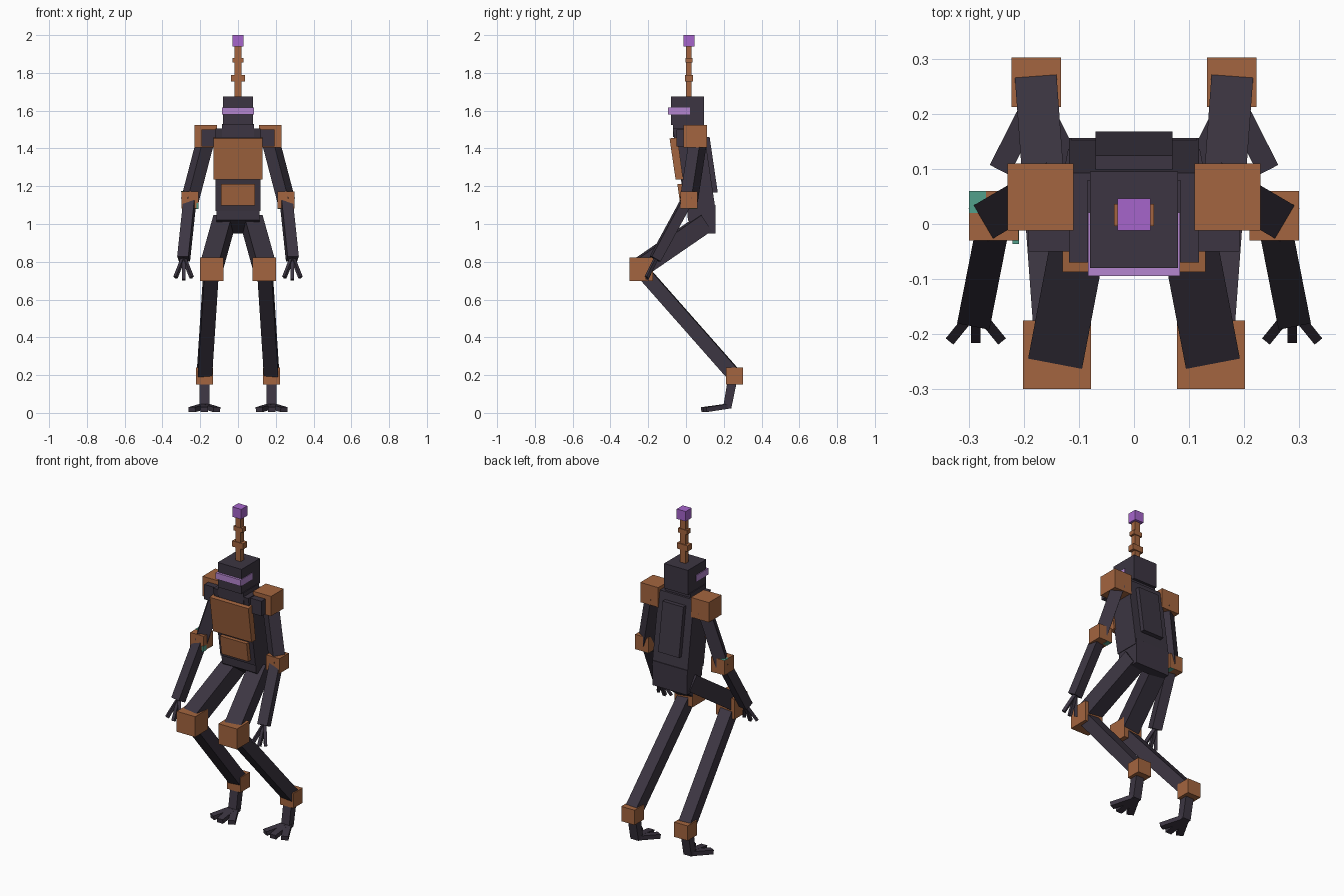
import bpy, bmesh
from mathutils import Vector, Matrix

if "Cube" in bpy.data.objects:
    bpy.data.objects.remove(bpy.data.objects["Cube"])


def material(name, r, g, b):
    m = bpy.data.materials.new(name)
    m.use_nodes = True
    m.diffuse_color = (r, g, b, 1)
    m.node_tree.nodes["Principled BSDF"].inputs["Base Color"].default_value = (r, g, b, 1)
    return m


DARK = material("dark_plum_grey", .045, .036, .054)
COPPER = material("copper", .37, .13, .05)
VIOLET = material("violet", .38, .13, .6)
LILAC = material("lilac", .46, .24, .63)
TEAL = material("teal", .085, .35, .26)


def finish(bm, name, mat):
    bmesh.ops.recalc_face_normals(bm, faces=bm.faces)
    mesh = bpy.data.meshes.new(name)
    bm.to_mesh(mesh)
    bm.free()
    mesh.materials.append(mat)
    obj = bpy.data.objects.new(name, mesh)
    bpy.context.collection.objects.link(obj)
    return obj


def box(name, mat, center, size):
    """Axis-aligned box."""
    bm = bmesh.new()
    bmesh.ops.create_cube(bm, size=1)
    bmesh.ops.scale(bm, vec=size, verts=bm.verts)
    bmesh.ops.translate(bm, vec=center, verts=bm.verts)
    return finish(bm, name, mat)


def limb(name, mat, start, end, width, depth):
    """Box running from start to end, its width kept level."""
    a, b = Vector(start), Vector(end)
    along = (b - a).normalized()
    side = along.cross(Vector((0, 0, 1))).normalized()
    up = side.cross(along)
    rot = Matrix((side, along, up)).transposed().to_4x4()
    bm = bmesh.new()
    bmesh.ops.create_cube(bm, size=1)
    bmesh.ops.scale(bm, vec=(width, (b - a).length, depth), verts=bm.verts)
    bmesh.ops.transform(bm, matrix=Matrix.Translation((a + b) / 2) @ rot, verts=bm.verts)
    return finish(bm, name, mat)


def slab(name, mat, half, profile):
    """Side profile of (y, z) points extruded across x."""
    bm = bmesh.new()
    face = bm.faces.new([bm.verts.new((-half, y, z)) for y, z in profile])
    new = bmesh.ops.extrude_face_region(bm, geom=[face])["geom"]
    verts = [v for v in new if isinstance(v, bmesh.types.BMVert)]
    bmesh.ops.translate(bm, vec=(2 * half, 0, 0), verts=verts)
    return finish(bm, name, mat)


# Head, visor and antenna
box("head", DARK, (0, .008, 1.6), (.16, .176, .15))
box("visor", LILAC, (0, -.037, 1.598), (.168, .115, .038))
box("neck", DARK, (0, .005, 1.495), (.17, .15, .07))
box("antenna_rod", COPPER, (0, .015, 1.805), (.036, .03, .28))
box("antenna_upper_collar", COPPER, (0, .016, 1.867), (.06, .036, .026))
box("antenna_lower_collar", COPPER, (0, .016, 1.772), (.072, .04, .035))
box("antenna_tip", VIOLET, (0, .017, 1.97), (.06, .058, .06))

# Torso leaning forward, with its plates
slab("torso", DARK, .118, [(-.07, 1.505), (.093, 1.505), (.157, 1.07), (0, 1.07)])
slab("pelvis", DARK, .115, [(.005, 1.1), (.157, 1.1), (.157, .95), (.1, .95), (.01, 1.02)])
slab("chest_plate", COPPER, .13, [(-.087, 1.453), (-.045, 1.458), (-.015, 1.235), (-.055, 1.235)])
slab("belly_plate", COPPER, .09, [(-.046, 1.213), (0, 1.213), (.01, 1.098), (-.03, 1.098)])
slab("back_plate", DARK, .07, [(.09, 1.46), (.125, 1.46), (.168, 1.168), (.13, 1.165)])
box("shoulder_bar", DARK, (0, 0, 1.455), (.384, .1, .09))

for s, side in ((-1, "right"), (1, "left")):
    # Arm
    box(side + "_shoulder", COPPER, (s * .17, .049, 1.465), (.12, .122, .12))
    limb(side + "_upper_arm", DARK, (s * .17, .065, 1.45), (s * .255, .015, 1.125), .07, .07)
    box(side + "_elbow", COPPER, (s * .255, .015, 1.127), (.09, .09, .09))
    limb(side + "_forearm", DARK, (s * .255, .005, 1.125), (s * .288, -.163, .815), .06, .055)
    for dx, dz in ((-.043, .012), (0, 0), (.043, .012)):
        limb(side + "_finger", DARK, (s * .288, -.155, .825),
             (s * .288 + dx, -.208, .705 + dz), .018, .018)

    # Leg
    limb(side + "_thigh", DARK, (s * .076, .1, 1.005), (s * .14, -.235, .775), .1, .1)
    box(side + "_knee", COPPER, (s * .14, -.238, .76), (.124, .124, .124))
    limb(side + "_shin", DARK, (s * .142, -.235, .755), (s * .178, .255, .2), .076, .074)
    box(side + "_ankle", COPPER, (s * .178, .258, .195), (.09, .09, .09))

    # Foot with three spread toes
    slab(side + "_foot", DARK, .027, [(.22, .17), (.27, .17), (.24, .025), (.195, .02)]
         ).location.x = s * .178
    for dx, y in ((-.066, .1), (0, .08), (.066, .1)):
        limb(side + "_toe", DARK, (s * .178, .23, .037), (s * .178 + dx, y, .017), .04, .026)

    # Teal inlays under the elbow
    box(side + "_elbow_inlay", TEAL, (s * .225, .04, 1.082), (.03, .04, .003))

# Teal inlays on the right side only
box("right_elbow_top_inlay", TEAL, (-.285, .04, 1.172), (.031, .04, .003))
box("right_elbow_inner_inlay", TEAL, (-.215, -.02, 1.095), (.012, .033, .032))
